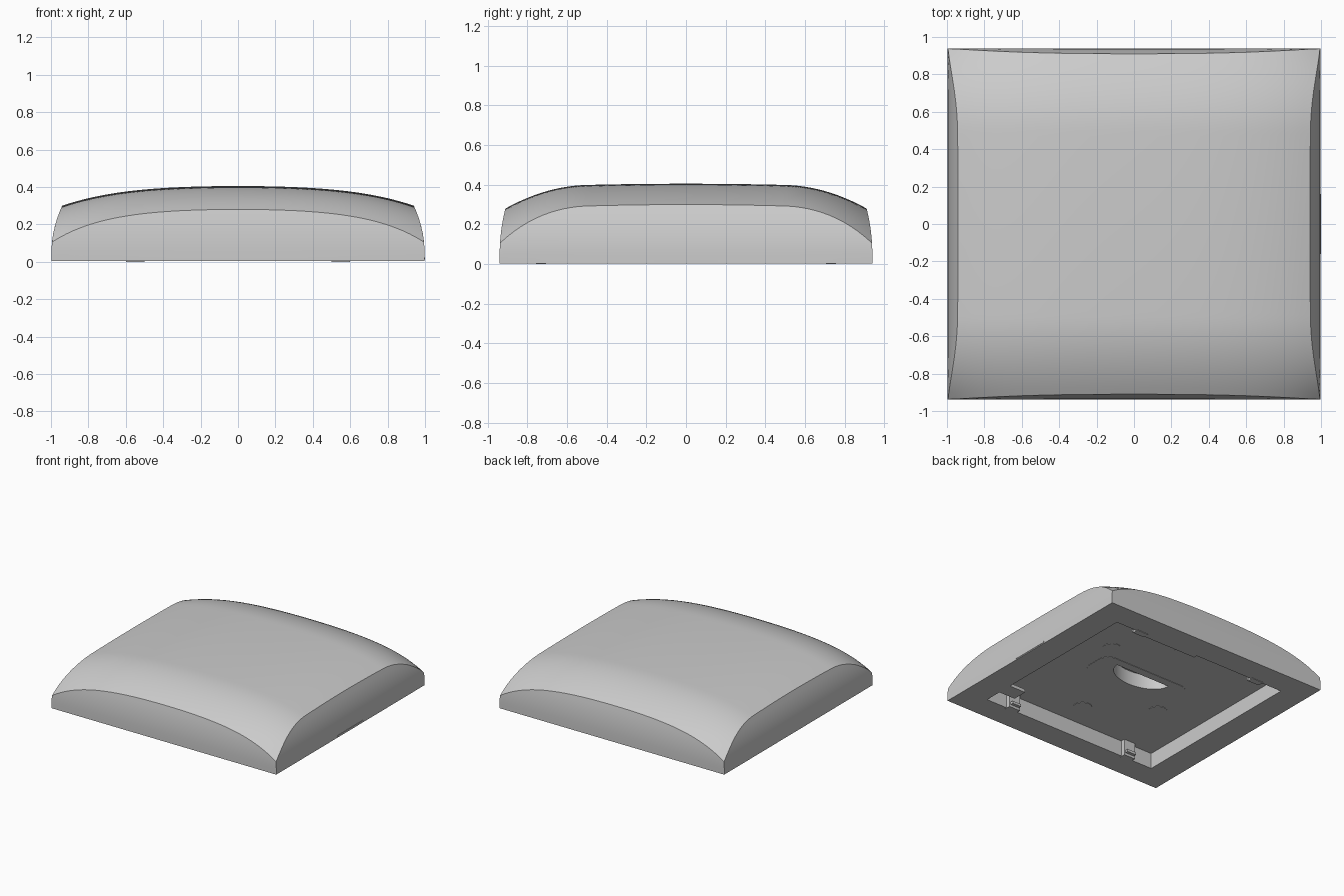
import bpy
import bmesh
from math import pi, cos, sin

if "Cube" in bpy.data.objects:
    bpy.data.objects.remove(bpy.data.objects["Cube"])

BASE, CEILING = 0.004, 0.13

grey = bpy.data.materials.new("light grey plastic")
grey.use_nodes = True
grey.diffuse_color = (0.6, 0.6, 0.6, 1)
grey.node_tree.nodes["Principled BSDF"].inputs["Base Color"].default_value = (0.6, 0.6, 0.6, 1)


def finish(name, bm):
    bmesh.ops.recalc_face_normals(bm, faces=bm.faces)
    mesh = bpy.data.meshes.new(name)
    bm.to_mesh(mesh)
    bm.free()
    mesh.materials.append(grey)
    obj = bpy.data.objects.new(name, mesh)
    bpy.context.collection.objects.link(obj)
    return obj


def prism(name, outline, z0, z1):
    bm = bmesh.new()
    face = bm.faces.new([bm.verts.new((x, y, z0)) for x, y in outline])
    top = bmesh.ops.extrude_face_region(bm, geom=[face])["geom"]
    for v in top:
        if isinstance(v, bmesh.types.BMVert):
            v.co.z = z1
    return finish(name, bm)


def rounded(cy, hx, hy, r, steps=8):
    points = []
    for i, (sx, sy) in enumerate([(1, 1), (-1, 1), (-1, -1), (1, -1)]):
        for k in range(steps + 1):
            a = pi / 2 * (i + k / steps)
            points.append((sx * (hx - r) + r * cos(a), cy + sy * (hy - r) + r * sin(a)))
    return points


def box(name, x, y, hx, hy, z0, z1):
    return prism(name, [(x - hx, y - hy), (x + hx, y - hy), (x + hx, y + hy), (x - hx, y + hy)], z0, z1)


def cut(target, cutter):
    cutter.hide_render = True
    mod = target.modifiers.new(cutter.name, "BOOLEAN")
    mod.operation, mod.solver, mod.object = "DIFFERENCE", "EXACT", cutter
    bpy.context.view_layer.objects.active = target
    target.select_set(True)
    bpy.ops.object.modifier_apply(modifier=mod.name)
    bpy.data.objects.remove(cutter)


# Side walls lean inward as they rise
def wall_x(z):
    return 0.997 - 0.057 * (max(0, z - 0.05) / 0.25) ** 2


def wall_y(z):
    return 0.939 - 0.029 * (max(0, z - 0.05) / 0.23) ** 2


# Crowned top surface, dropping further at the corners
def crown(x, y):
    t = x / 0.94
    a = 0.05 * t ** 2 + 0.055 * t ** 4
    b = 0.009 * (y / 0.6) ** 2 + 0.62 * max(0, abs(y) - 0.5) ** 2
    return 0.405 - a - b - 110 * (a * b) ** 2


# Domed cover: crowned grid with walls extruded down from its border
bm = bmesh.new()
bmesh.ops.create_grid(bm, x_segments=56, y_segments=56, size=1)
for v in bm.verts:
    u, w = v.co.x, v.co.y
    z = 0.3
    for _ in range(40):
        z = 0.5 * z + 0.5 * crown(u * wall_x(z), w * wall_y(z))
    v.co = (u * wall_x(z), w * wall_y(z), z)
border = [e for e in bm.edges if e.is_boundary]
ROWS = 8
for row in range(ROWS):
    new = bmesh.ops.extrude_edge_only(bm, edges=border)["geom"]
    for v in new:
        if isinstance(v, bmesh.types.BMVert):
            z = v.co.z
            low = z + (BASE - z) / (ROWS - row)
            v.co = (v.co.x * wall_x(low) / wall_x(z), v.co.y * wall_y(low) / wall_y(z), low)
    border = [e for e in new if isinstance(e, bmesh.types.BMEdge)]
bmesh.ops.contextual_create(bm, geom=border)
cover = finish("domed_cover", bm)

# Underside recess and half-round finger pocket
cut(cover, box("recess_cutter", 0, 0, 0.785, 0.74, -0.1, CEILING))
pocket = [(0.245 * cos(pi * k / 24), 0.1 - 0.16 * sin(pi * k / 24)) for k in range(25)]
cut(cover, prism("pocket_cutter", pocket, 0.1, 0.24))
bpy.ops.object.select_all(action="DESELECT")
cover.select_set(True)
bpy.context.view_layer.objects.active = cover
bpy.ops.object.shade_smooth_by_angle(angle=pi / 9)

# Raised frame around the pocket
frame = prism("pocket_frame", rounded(0.025, 0.4, 0.14, 0.09), CEILING - 0.003, CEILING + 0.003)
cut(frame, prism("frame_cutter", pocket, 0.1, 0.24))

# Screw pads on the recess ceiling
for i, (x, y) in enumerate([(0.04, -0.54), (-0.42, -0.23), (0.43, 0.26), (0.0, 0.57)]):
    disc = [(x + 0.07 * cos(pi * k / 12), y + 0.07 * sin(pi * k / 12)) for k in range(24)]
    prism(f"screw_pad_{i + 1}", disc, CEILING - 0.003, CEILING + 0.003)

# Snap clips along the front and back recess walls
for s, side in ((1, "left"), (-1, "right")):
    for t, end in ((1, "back"), (-1, "front")):
        box(f"clip_{end}_{side}", s * 0.55, t * 0.73, 0.05, 0.025, 0, CEILING + 0.003)
        box(f"clip_hook_{end}_{side}", s * 0.55, t * 0.715, 0.04, 0.035, 0.02, 0.04)

# Rim tabs overhanging the recess, and a thumb mark on the left wall
box("rim_tab_left", 0.72, -0.54, 0.08, 0.06, BASE, 0.03)
box("rim_tab_back", 0.28, 0.73, 0.26, 0.02, BASE, 0.03)
box("thumb_mark", 0.996, 0, 0.004, 0.16, 0.012, 0.022)
